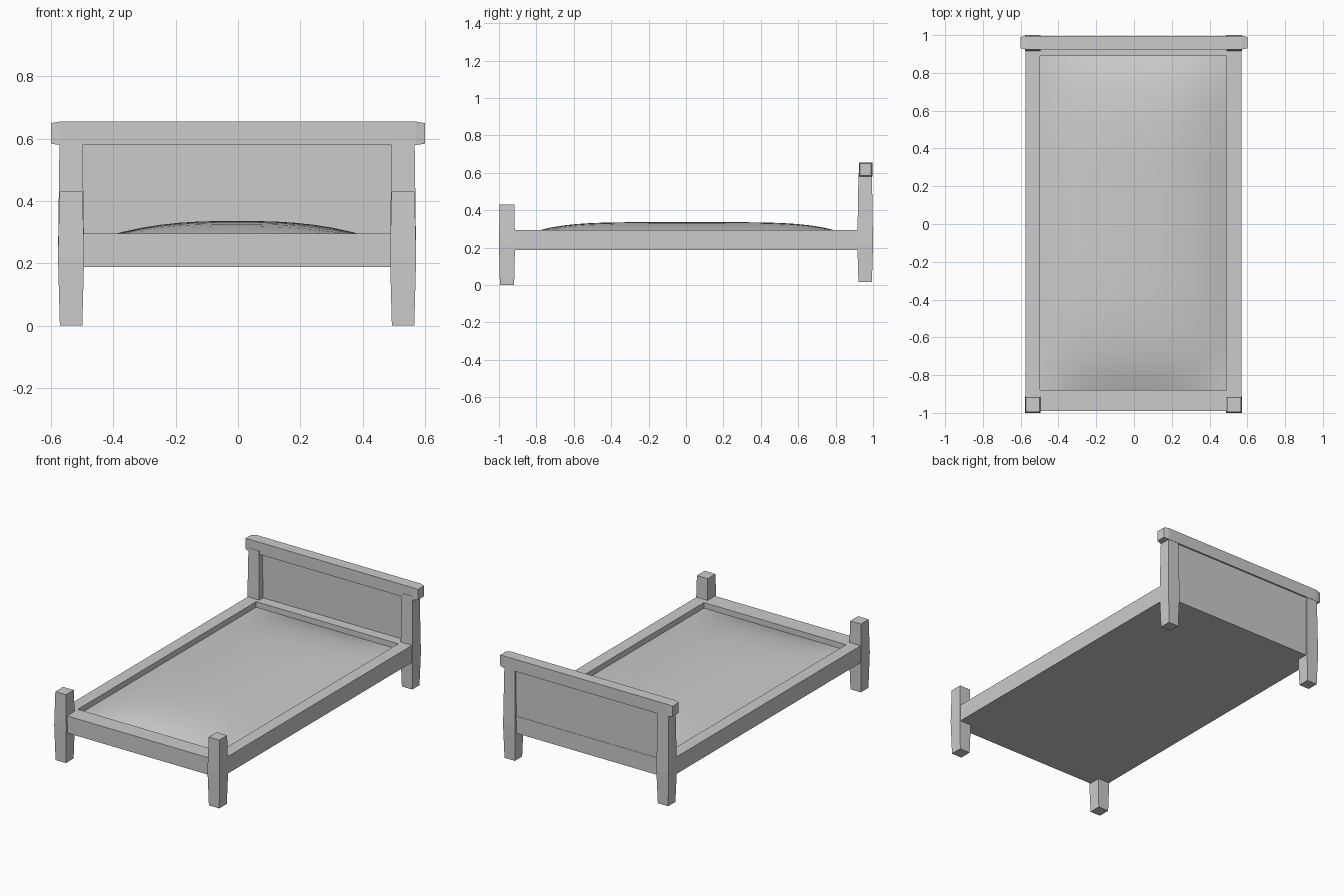
import bpy, bmesh

if "Cube" in bpy.data.objects:
    bpy.data.objects.remove(bpy.data.objects["Cube"])

CX = -0.003  # slight sideways offset of the frame


def finish(bm, name):
    bmesh.ops.recalc_face_normals(bm, faces=bm.faces[:])
    me = bpy.data.meshes.new(name)
    bm.to_mesh(me)
    bm.free()
    ob = bpy.data.objects.new(name, me)
    bpy.context.collection.objects.link(ob)
    return ob


def loft(name, center, sections, axis='Z'):
    """Rectangular sections (position, half_a, half_b) along Z or X."""
    bm = bmesh.new()
    rings = []
    for t, a, b in sections:
        ring = []
        for sa, sb in ((-1, -1), (1, -1), (1, 1), (-1, 1)):
            u, v = center[0] + sa * a, center[1] + sb * b
            ring.append(bm.verts.new((u, v, t) if axis == 'Z' else (t, u, v)))
        rings.append(ring)
    for r, s in zip(rings, rings[1:]):
        for i in range(4):
            j = (i + 1) % 4
            bm.faces.new((r[i], r[j], s[j], s[i]))
    bm.faces.new(rings[0])
    bm.faces.new(rings[-1])
    return finish(bm, name)


def box(name, lo, hi):
    c = [(a + b) / 2 for a, b in zip(lo, hi)]
    h = [(b - a) / 2 for a, b in zip(lo, hi)]
    return loft(name, c[:2], [(lo[2], h[0], h[1]), (hi[2], h[0], h[1])])


# Legs, widest at rail height
for side, sx in (("left", -1), ("right", 1)):
    x = CX + sx * 0.533
    loft("front_leg_" + side, (x, -0.957),
         [(0.0, 0.036, 0.038), (0.22, 0.042, 0.043), (0.43, 0.037, 0.039)])
    loft("head_post_" + side, (x, 0.958),
         [(0.015, 0.036, 0.036), (0.22, 0.042, 0.042), (0.60, 0.037, 0.036)])

# Headboard panel, recessed in front and nearly flush behind
box("headboard_panel", (CX - 0.51, 0.955, 0.25), (CX + 0.51, 0.986, 0.60))

# Headboard cap with tapered ends
loft("headboard_cap", (0.96, 0.617),
     [(-0.6, 0.030, 0.033), (-0.57, 0.036, 0.038),
      (0.57, 0.036, 0.038), (0.6, 0.030, 0.033)], axis='X')

# Bed frame: closed box with a stepped opening on top
X0, X1, Y0, Y1 = CX - 0.494, CX + 0.494, -0.88, 0.89
EDGE_Z = 0.26
bm = bmesh.new()
rings = []
for x0, x1, y0, y1, z in ((CX - 0.571, CX + 0.571, -0.989, 0.988, 0.188),
                          (CX - 0.571, CX + 0.571, -0.989, 0.988, 0.295),
                          (X0, X1, Y0, Y1, 0.295),
                          (X0, X1, Y0, Y1, EDGE_Z)):
    rings.append([bm.verts.new(p) for p in
                  ((x0, y0, z), (x1, y0, z), (x1, y1, z), (x0, y1, z))])
for r, s in zip(rings, rings[1:]):
    for i in range(4):
        j = (i + 1) % 4
        bm.faces.new((r[i], r[j], s[j], s[i]))
bm.faces.new(rings[0])
finish(bm, "bed_frame")

# Softly domed mattress filling the opening
bm = bmesh.new()
bmesh.ops.create_grid(bm, x_segments=16, y_segments=24, size=1.0)
for v in bm.verts:
    u, w = v.co.x, v.co.y
    v.co.x = (X0 + X1) / 2 + u * (X1 - X0) / 2
    v.co.y = (Y0 + Y1) / 2 + w * (Y1 - Y0) / 2
    v.co.z = EDGE_Z + 0.076 * (1 - abs(u) ** 2.6) * (1 - abs(w) ** 5)
for f in bm.faces:
    f.smooth = True
finish(bm, "mattress")
